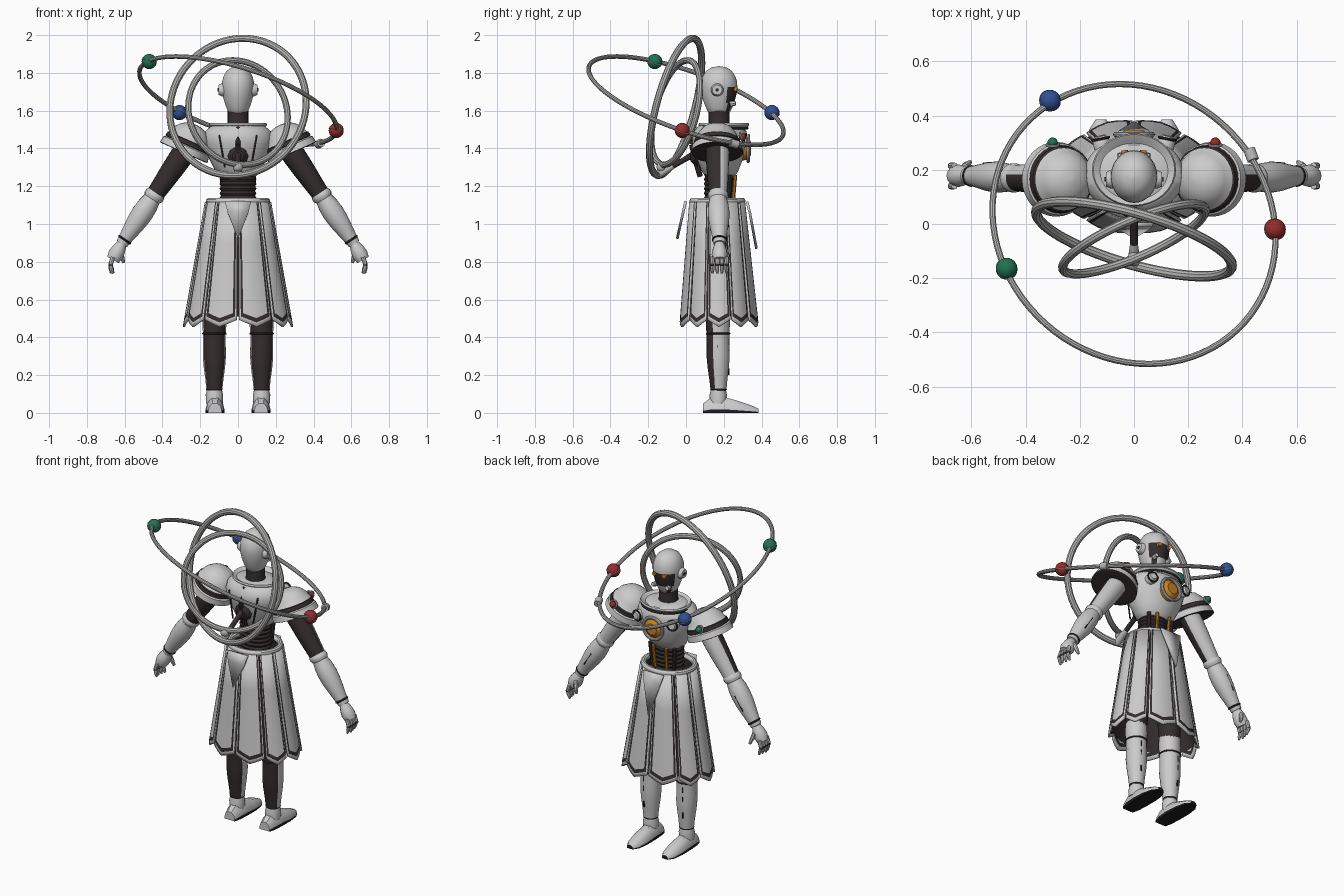
import bpy, bmesh, math
from mathutils import Vector, Matrix

cube = bpy.data.objects.get("Cube")
if cube:
    bpy.data.objects.remove(cube)

COLOURS = {"shell": (.6, .6, .6), "ring_metal": (.46, .46, .45), "dark": (.035, .026, .026),
           "black": (.012, .012, .012), "green": (.015, .17, .085), "red": (.3, .025, .025),
           "blue": (.03, .08, .3), "orange": (.6, .22, .02)}
MATS = {}
for key, rgb in COLOURS.items():
    m = bpy.data.materials.new(key)
    m.use_nodes = True
    m.diffuse_color = (*rgb, 1)
    m.node_tree.nodes["Principled BSDF"].inputs["Base Color"].default_value = (*rgb, 1)
    MATS[key] = m
PARTS = []


def finish(name, bm, colours, M=Matrix()):
    bmesh.ops.recalc_face_normals(bm, faces=bm.faces)
    me = bpy.data.meshes.new(name)
    bm.to_mesh(me)
    bm.free()
    me.transform(M)
    for c in colours:
        me.materials.append(MATS[c])
    ob = bpy.data.objects.new(name, me)
    bpy.context.collection.objects.link(ob)
    PARTS.append(ob)
    return ob


def paint(ob, index, rule):
    for p in ob.data.polygons:
        if rule(p):
            p.material_index = index


def loft(bm, loops, closed=True):
    """Skin rows of points; returns the faces of each row."""
    rows = [[bm.verts.new(p) for p in l] for l in loops]
    n = len(rows[0])
    return [[bm.faces.new((a[i], a[(i + 1) % n], b[(i + 1) % n], b[i]))
             for i in range(n if closed else n - 1)] for a, b in zip(rows, rows[1:])], rows


def lathe(name, prof, colours, M=Matrix(), bands=None, segs=32):
    """Spin (radius, height) points; bands give a colour index per profile step."""
    bm = bmesh.new()
    loops = [[(max(r, .0005) * math.cos(a), max(r, .0005) * math.sin(a), z)
              for a in (math.tau * i / segs for i in range(segs))] for r, z in prof]
    faces, rows = loft(bm, loops)
    for k, row in enumerate(faces):
        for f in row:
            f.material_index = bands[k] if bands else 0
    for row, k in ((rows[0], 0), (rows[-1], -1)):
        bm.faces.new(row).material_index = bands[k] if bands else 0
    return finish(name, bm, colours, M)


def place(loc, normal=(0, 0, 1), scale=(1, 1, 1)):
    return (Matrix.Translation(loc) @ Vector(normal).to_track_quat('Z', 'Y').to_matrix().to_4x4()
            @ Matrix.Diagonal((*scale, 1)))


def limb(name, a, b, radii, colours, segs=20):
    """Round limb from a to b with evenly spaced radii."""
    d = Vector(b) - Vector(a)
    n = len(radii) - 1
    return lathe(name, [(r, d.length * i / n) for i, r in enumerate(radii)], colours, place(a, d), segs=segs)


def ball(name, loc, r, colour, scale=(1, 1, 1)):
    prof = [(r * math.sin(math.pi * i / 12), -r * math.cos(math.pi * i / 12)) for i in range(13)]
    return lathe(name, prof, [colour], place(loc, scale=scale), segs=24)


def ring(name, loc, normal, R, r, colour, scale=(1, 1, 1), segs=64):
    bm = bmesh.new()
    loops = [[((R + r * math.cos(b)) * math.cos(a), (R + r * math.cos(b)) * math.sin(a), r * math.sin(b))
              for b in (math.tau * j / 10 for j in range(10))] for a in (math.tau * i / segs for i in range(segs + 1))]
    loft(bm, loops)
    bmesh.ops.remove_doubles(bm, verts=bm.verts, dist=1e-5)
    return finish(name, bm, [colour], place(loc, normal, scale))


# Halo rings, bracket and orbit with three globes
ring("outer_halo", (0, -.055, 1.62), (-.29, -1, .27), .375, .019, "ring_metal")
ring("inner_halo", (0, -.055, 1.59), (.43, -1, .27), .285, .017, "ring_metal")
ring("orbit_ring", (0, 0, 1.653), (.317, .354, 1), .545, .012, "ring_metal", segs=80)
limb("halo_arm", (0, .06, 1.38), (0, -.08, 1.3), (.02, .014, .014), ["dark"])
limb("halo_arm_tip", (0, -.07, 1.305), (0, -.15, 1.26), (.014, .02, .022), ["ring_metal"])
ball("halo_clasp", (0, -.13, 1.3), .026, "ring_metal")
limb("orbit_clasp", (.425, .275, 1.42), (.44, .235, 1.43), (.022, .022), ["ring_metal"])
for colour, p in (("green", (-.47, -.165, 1.86)), ("red", (.52, -.02, 1.495)), ("blue", (-.31, .455, 1.59))):
    ball(colour + "_globe", p, .04, colour)
    ring(colour + "_globe_band", p, (.317, .354, 1), .0385, .003, "ring_metal", segs=32)

# Head with dark lower mask, eyes and ear discs
head = lathe("head", [(0, -.135), (.035, -.13), (.05, -.115), (.061, -.09), (.07, -.065), (.077, -.04), (.083, -.01),
                      (.086, .02), (.084, .05), (.075, .08), (.06, .105), (.035, .124), (0, .131)],
             ["shell", "dark"], place((0, .175, 1.705), scale=(1, 1.13, 1)), segs=40)
paint(head, 1, lambda p: p.normal.y > .45 and 1.6 < p.center.z < 1.73 and not (abs(p.center.x) < .025 and p.center.z < 1.65))
limb("neck", (0, .175, 1.48), (0, .175, 1.6), (.07, .055, .055), ["dark"])
for s in (-1, 1):
    limb("eye", (s * .033, .25, 1.713), (s * .035, .272, 1.713), (.014, .012), ["orange"])
    limb("ear_disc", (s * .07, .165, 1.71), (s * .104, .165, 1.71), (.034, .034, .026), ["shell"])
    limb("ear_dot", (s * .1, .165, 1.71), (s * .108, .165, 1.71), (.009, .009), ["dark"])
    limb("cheek_plate", (s * .045, .235, 1.635), (s * .05, .262, 1.64), (.016, .012), ["shell"], segs=8)

# Torso, collar and waist
chest = lathe("chest", [(.09, 1.25), (.115, 1.27), (.14, 1.32), (.165, 1.37), (.18, 1.42), (.185, 1.45), (.175, 1.49),
                        (.14, 1.52), (.08, 1.53)], ["shell"], place((0, .18, 0), scale=(1, .8, 1)), segs=40)
lathe("collar", [(.11, 1.49), (.135, 1.5), (.155, 1.525), (.15, 1.535), (.13, 1.525), (.1, 1.505)], ["shell"],
      place((0, .2, 0), scale=(1, .87, 1)))
ring("collar_seam", (0, .2, 1.507), (0, 0, 1), .145, .006, "dark", (1, .87, 1))
lathe("waist", [(.09 + .008 * (i % 2), 1.1 + .0125 * i) for i in range(14)], ["dark"],
      place((0, .175, 0), scale=(1, .82, 1)))
limb("spine", (0, .075, 1.25), (0, .03, 1.42), (.014, .016, .014), ["dark"], 8)
limb("spine_top", (0, .03, 1.42), (0, .07, 1.51), (.014, .014), ["dark"], 8)
limb("back_hub", (0, .06, 1.36), (0, .025, 1.36), (.055, .05, .03), ["dark"], 10)
limb("chest_core", (0, .29, 1.4), (0, .345, 1.4), (.063, .063, .058, .035), ["orange"], 32)
ring("chest_core_rim", (0, .33, 1.4), (0, 1, 0), .067, .01, "shell", segs=32)
for s in (-1, 1):
    limb("waist_pipe", (s * .04, .25, 1.12), (s * .045, .262, 1.26), (.01, .01), ["orange"], 8)
    limb("waist_hose", (s * .075, .225, 1.12), (s * .085, .235, 1.26), (.012, .012), ["dark"], 8)
    limb("chest_boss", (s * .115, .28, 1.44), (s * .125, .325, 1.445), (.032, .032, .02), ["shell"])
    ring("chest_boss_ring", (s * .123, .314, 1.444), (s * .2, 1, 0), .031, .005, "dark", segs=24)
    limb("chest_seam", (s * .07, .05, 1.3), (s * .1, .055, 1.47), (.005, .005), ["dark"], 6)


# Skirt: dark lining under chevron panels with dark trim
def skirt(t, z, grow=0.0):
    k = (1.12 - z) / .65
    return (math.sin(t) * (.157 + .115 * k + grow),
            .165 + .01 * k - math.cos(t) * (.133 + .062 * k + grow), z)


bm = bmesh.new()
loft(bm, [[skirt(math.tau * i / 40, z) for i in range(40)] for z in (1.12, .8, .51)])
finish("skirt_lining", bm, ["dark"])
COLS = (0, .05, .12, .3, .5, .7, .88, .95, 1)
ROWS = (0, .33, .66, .93, .965, 1)
edges = (0, 40, 72, 108, 140, 180)
for s in (-1, 1):
    for a, b in zip(edges, edges[1:]):
        bm = bmesh.new()
        rows = []
        for v in ROWS:
            row = []
            for u in COLS:
                low = .492 - .037 * (1 - abs(2 * u - 1))
                t = math.radians(a + 1.3 + (b - a - 2.6) * u) * s
                row.append(skirt(t, 1.115 + (low - 1.115) * v, .008 + .004 * math.sin(math.pi * u)))
            rows.append(row)
        faces, _ = loft(bm, rows, closed=False)
        for r, row in enumerate(faces):
            for c, f in enumerate(row):
                f.material_index = int((c in (1, 6) and r < 4) or (r == 3 and 0 < c < 7))
        panel = finish("skirt_panel", bm, ["shell", "dark"])
        solid = panel.modifiers.new("thickness", 'SOLIDIFY')
        solid.thickness = .012
        solid.offset = 0
ring("belt", (0, .167, 1.12), (0, 0, 1), .153, .018, "shell", (1, .87, 1))
# Pointed tabs hanging from the belt, back and front
for name, y, lean, tip in (("back_tab", .005, -.045, .92), ("front_tab", .33, .05, .87)):
    bm = bmesh.new()
    pts = ((-.07, 0, 1.12), (.07, 0, 1.12), (.055, .3, 1.06), (0, 1, tip), (-.055, .3, 1.06))
    bm.faces.new([bm.verts.new((x, y + lean * f, z)) for x, f, z in pts])
    tab = finish(name, bm, ["shell"])
    tab.modifiers.new("thickness", 'SOLIDIFY').thickness = .014

# Arms, hands, legs and feet
FOOT = ((.09, .036, .05), (.13, .046, .08), (.2, .05, .085), (.28, .051, .062), (.35, .042, .038), (.385, .02, .022))
HOOP = ((-1, 0), (-1, .22), (-.8, .7), (-.35, 1), (.35, 1), (.8, .7), (1, .22), (1, 0))
for s in (-1, 1):
    # Layered shoulder dome
    tilt = place((s * .265, .165, 1.43)) @ Matrix.Rotation(s * math.radians(24), 4, 'Y')
    lathe("shoulder_dome", [(0, .105), (.04, .1), (.075, .082), (.1, .053), (.115, .015), (.122, .01), (.126, -.012),
                            (.122, -.014), (.132, -.02), (.138, -.055), (.128, -.058), (.05, -.04)],
          ["shell", "dark"], tilt, bands=(0, 0, 0, 0, 1, 1, 1, 0, 0, 1, 1))
    ball("shoulder_gem", (s * .3, .3, 1.46), .019, "red" if s > 0 else "green")
    ring("shoulder_gem_ring", (s * .3, .292, 1.46), (0, 1, .3), .022, .005, "shell", segs=24)

    shoulder, elbow, wrist = (s * .25, .165, 1.43), (s * .45, .17, 1.14), (s * .615, .178, .895)
    arm = limb("upper_arm", shoulder, elbow, (.06, .062, .058, .052, .046), ["shell", "dark"], 24)
    paint(arm, 1, lambda p: p.normal.y < .35)
    limb("elbow_cuff", (s * .432, .17, 1.17), (s * .455, .17, 1.13), (.045, .054, .054, .045), ["shell"])
    limb("forearm", elbow, wrist, (.044, .054, .057, .054, .047, .039, .032), ["shell"], 24)
    ring("wrist_seam", (s * .6, .177, .917), (s * .56, 0, -.83), .034, .006, "dark", segs=24)
    limb("forearm_slot", (s * .5, .226, 1.07), (s * .555, .222, .985), (.005, .005), ["black"], 6)
    limb("palm", wrist, (s * .662, .178, .81), (.026, .037, .042, .034), ["shell"], 12)
    for i in range(4):
        y = .14 + .025 * i
        knuckle, tip = (s * .675, y, .785), (s * (.672 - .006 * abs(i - 1)), y, .738)
        limb("finger_base", (s * .662, y, .825), knuckle, (.012, .012), ["shell"], 8)
        ball("knuckle", knuckle, .012, "dark")
        limb("finger_tip", knuckle, tip, (.011, .011, .006), ["shell"], 8)
    limb("thumb", (s * .625, .21, .86), (s * .605, .228, .795), (.014, .013, .008), ["shell"], 8)

    # Legs: light front and sides, dark back
    limb("thigh", (s * .1, .17, 1.05), (s * .125, .17, .5), (.08, .075, .06), ["dark"])
    leg = limb("shin", (s * .125, .168, .53), (s * .125, .172, .12),
               (.062, .064, .06, .06, .061, .056, .048, .042), ["shell", "dark"], 28)
    paint(leg, 1, lambda p: p.normal.y < -.45)
    ring("knee_seam", (s * .125, .17, .42), (0, 0, 1), .06, .005, "dark", segs=28)
    for z in (.2, .3, .36):
        limb("shin_slot", (s * .135, .226, z), (s * .135, .226, z + .035), (.005, .005), ["black"], 6)
    limb("shin_side_plate", (s * .172, .165, .42), (s * .166, .17, .2), (.01, .016, .014, .008), ["shell"], 8)
    limb("ankle", (s * .125, .17, .05), (s * .125, .172, .14), (.044, .046, .036), ["shell"])
    ring("ankle_seam", (s * .125, .172, .125), (0, 0, 1), .038, .006, "dark", segs=24)

    bm = bmesh.new()
    _, rows = loft(bm, [[(s * .122 + x * w, y, z * h) for x, z in HOOP] for y, w, h in FOOT])
    bm.faces.new(rows[0])
    bm.faces.new(rows[-1])
    foot = finish("foot", bm, ["shell", "black"])
    paint(foot, 1, lambda p: p.center.z < .011)

# Smooth rounded surfaces while keeping hard edges
bpy.ops.object.select_all(action='DESELECT')
for ob in PARTS:
    ob.select_set(True)
bpy.context.view_layer.objects.active = PARTS[0]
bpy.ops.object.shade_smooth_by_angle(angle=math.radians(35))
